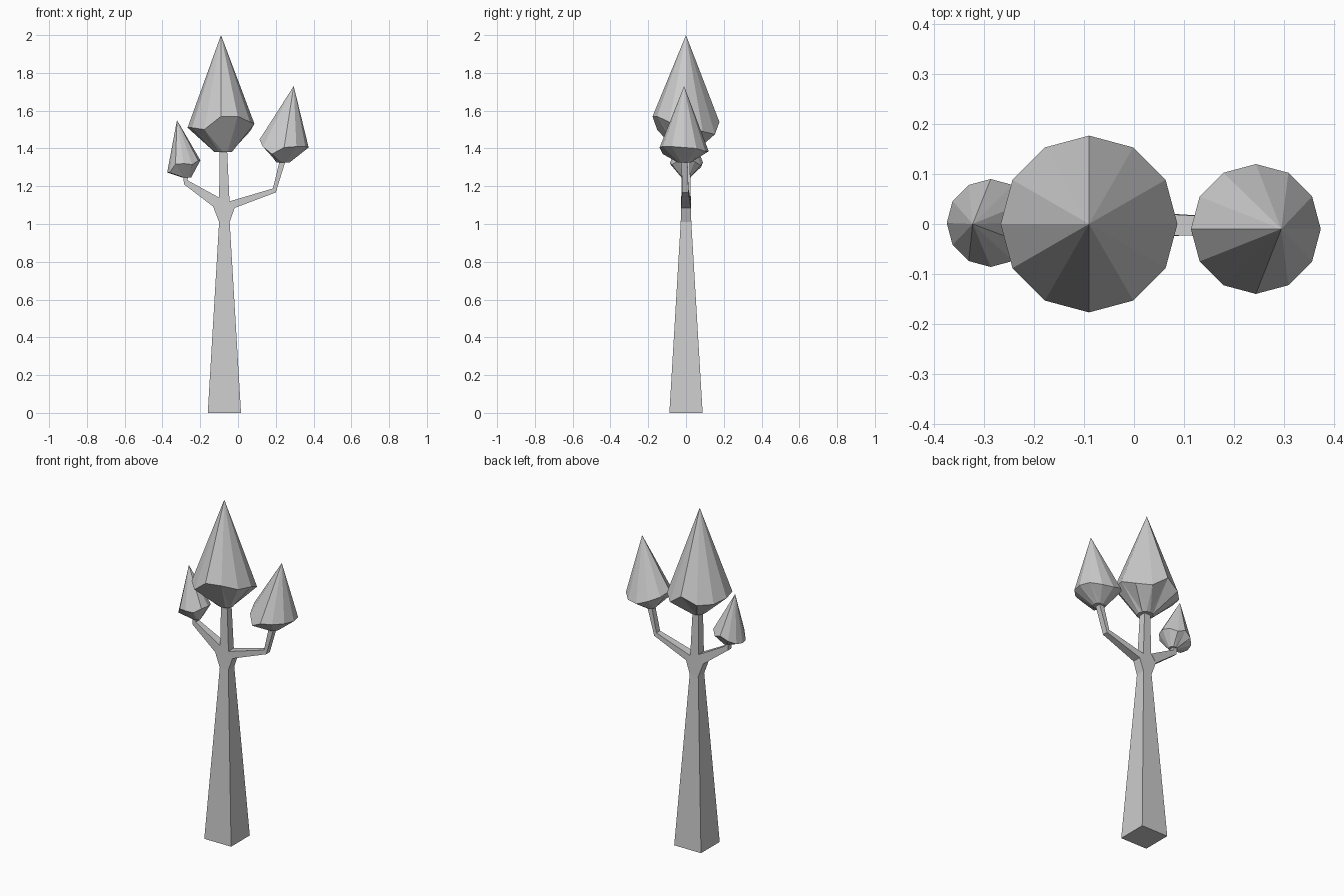
import bpy, bmesh
from math import cos, sin, radians

cube = bpy.data.objects.get("Cube")
if cube:
    bpy.data.objects.remove(cube)

grey = bpy.data.materials.new("plain grey")
grey.use_nodes = True
grey.diffuse_color = (0.6, 0.6, 0.6, 1)
grey.node_tree.nodes["Principled BSDF"].inputs["Base Color"].default_value = grey.diffuse_color


def finish(name, bm):
    bmesh.ops.recalc_face_normals(bm, faces=bm.faces)
    mesh = bpy.data.meshes.new(name)
    bm.to_mesh(mesh)
    bm.free()
    mesh.materials.append(grey)
    bpy.context.collection.objects.link(bpy.data.objects.new(name, mesh))


def bridge(bm, lower, upper):
    n = len(lower)
    for i in range(n):
        j = (i + 1) % n
        bm.faces.new((lower[i], lower[j], upper[j], upper[i]))


def limb(name, sections):
    """Four-sided tube: each section is two (x, z) edge points, y centre and half depth."""
    bm = bmesh.new()
    rings = []
    for (xa, za), (xb, zb), y, h in sections:
        corners = ((xa, y - h, za), (xb, y - h, zb), (xb, y + h, zb), (xa, y + h, za))
        rings.append([bm.verts.new(c) for c in corners])
    for lower, upper in zip(rings, rings[1:]):
        bridge(bm, lower, upper)
    bm.faces.new(rings[0])
    bm.faces.new(rings[-1])
    finish(name, bm)


def crown(name, apex, centre, radius, base, base_radius, rim_heights):
    """Twelve-sided spire with an uneven rim and a tapered underside."""
    bm = bmesh.new()
    n = len(rim_heights)
    rim, bottom = [], []
    for i, z in enumerate(rim_heights):
        c, s = cos(radians(360 * i / n)), sin(radians(360 * i / n))
        rim.append(bm.verts.new((centre[0] + radius * c, centre[1] + radius * s, z)))
        bottom.append(bm.verts.new((base[0] + base_radius * c, base[1] + base_radius * s, base[2])))
    tip = bm.verts.new(apex)
    for i in range(n):
        j = (i + 1) % n
        # split the underside so the uneven rim stays faceted
        bm.faces.new((rim[i], rim[j], tip))
        bm.faces.new((bottom[i], bottom[j], rim[i]))
        bm.faces.new((bottom[j], rim[j], rim[i]))
    bm.faces.new(bottom)
    finish(name, bm)


# Tapered trunk, flaring at the fork and narrowing to the central stem
fork_left, fork_left_top = (-0.132, 1.093), (-0.1, 1.14)
fork_right, fork_right_top = (-0.018, 1.085), (-0.045, 1.12)
limb("trunk", [
    ((-0.16, 0), (0.016, 0), 0, 0.088),
    ((-0.1, 1.01), (-0.044, 1.01), 0, 0.028),
    (fork_left, fork_right, 0, 0.026),
    (fork_left_top, fork_right_top, 0, 0.025),
    ((-0.097, 1.4), (-0.058, 1.4), 0, 0.02),
])

# Side branches, each with an elbow
limb("right_branch", [
    (fork_left, fork_left_top, 0, 0.026),
    ((-0.286, 1.21), (-0.267, 1.231), 0, 0.016),
    ((-0.29, 1.26), (-0.263, 1.26), 0, 0.016),
])
limb("left_branch", [
    (fork_right, fork_right_top, 0, 0.026),
    ((0.2, 1.167), (0.185, 1.188), -0.004, 0.017),
    ((0.255, 1.345), (0.223, 1.345), -0.008, 0.016),
])

# Foliage crowns
crown("middle_crown", (-0.09, 0, 2), (-0.09, 0), 0.177, (-0.078, 0, 1.38), 0.045,
      [1.53, 1.49, 1.475, 1.54, 1.5, 1.5, 1.51, 1.51, 1.5, 1.57, 1.57, 1.54])
crown("left_crown", (0.295, -0.01, 1.73), (0.244, -0.01), 0.13, (0.238, -0.008, 1.325), 0.034,
      [1.405, 1.4, 1.385, 1.385, 1.41, 1.43, 1.447, 1.41, 1.37, 1.405, 1.41, 1.41])
crown("right_crown", (-0.323, 0, 1.55), (-0.287, 0.002), 0.088, (-0.272, 0, 1.246), 0.024,
      [1.337, 1.33, 1.31, 1.325, 1.3, 1.28, 1.273, 1.272, 1.316, 1.32, 1.315, 1.335])
